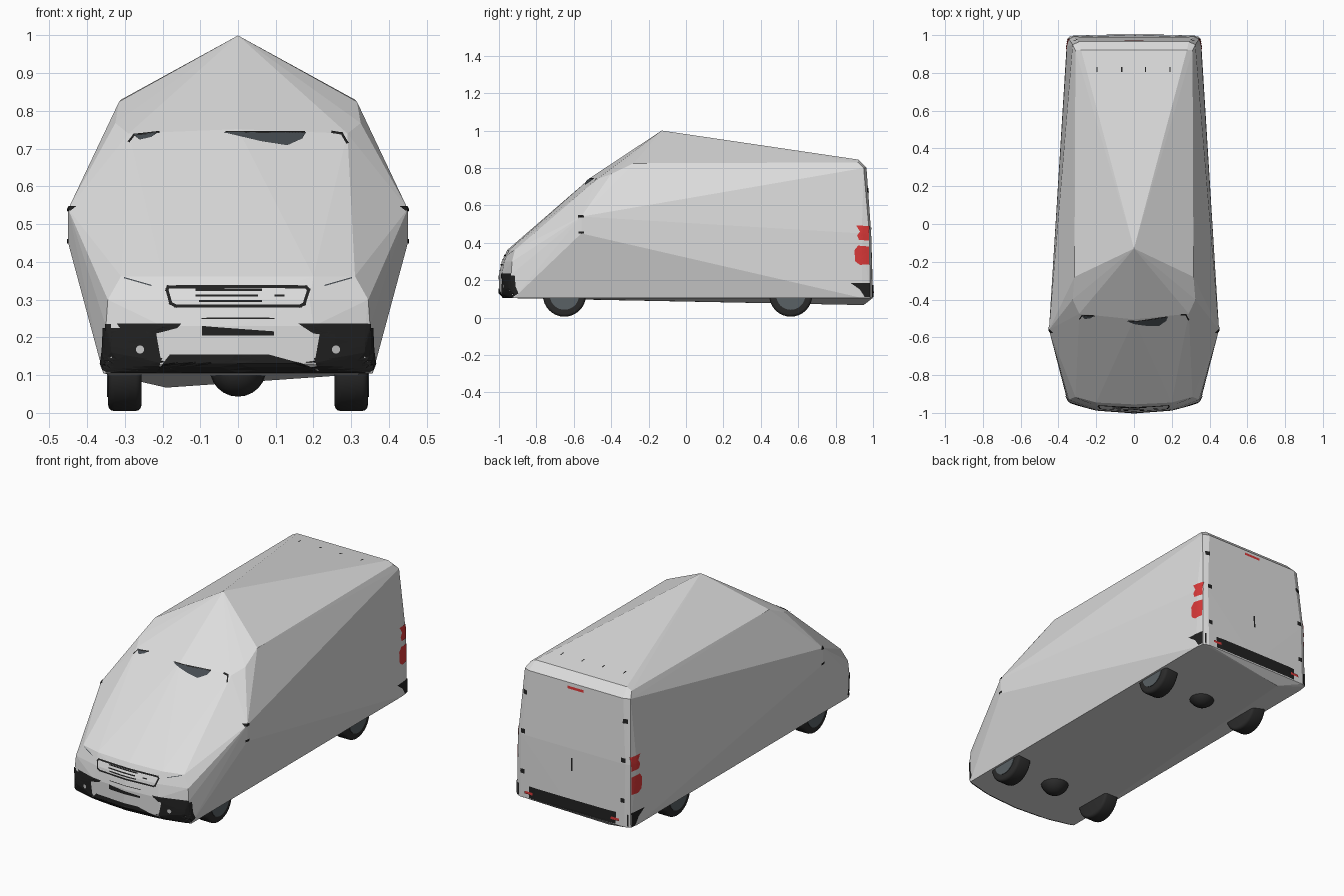
import bpy, bmesh, math
from mathutils import Vector
from mathutils.bvhtree import BVHTree

cube = bpy.data.objects.get("Cube")
if cube:
    bpy.data.objects.remove(cube, do_unlink=True)


def material(name, rgb):
    m = bpy.data.materials.new(name)
    m.use_nodes = True
    m.diffuse_color = (*rgb, 1)
    m.node_tree.nodes["Principled BSDF"].inputs["Base Color"].default_value = (*rgb, 1)
    return m


WHITE = material("body white", (0.72, 0.72, 0.72))
BLACK = material("trim black", (0.015, 0.015, 0.015))
TYRE = material("tyre rubber", (0.025, 0.025, 0.025))
RIM = material("rim grey", (0.1, 0.12, 0.13))
GLASS = material("dark glass", (0.06, 0.07, 0.08))
RED = material("lamp red", (0.7, 0.04, 0.04))
LAMP = material("lamp grey", (0.55, 0.55, 0.55))


def finish(bm, name, mat):
    me = bpy.data.meshes.new(name)
    bm.to_mesh(me)
    bm.free()
    me.materials.append(mat)
    ob = bpy.data.objects.new(name, me)
    bpy.context.scene.collection.objects.link(ob)
    return ob


# Faceted body shell stretched over the key corners; side corners are mirrored
side_corners = [
    (.45, -.56, .54), (.45, -.56, .45),                         # mirrors
    (.315, -.28, .825), (.325, -.40, .768), (.29, -.475, .74),  # roof front
    (.28, .92, .845), (.31, .92, .83), (.325, .95, .80), (.29, .965, .80),
    (.355, .94, .45), (.345, .98, .45), (.32, .99, .45),        # rear pillars
    (.357, .94, .105), (.35, .985, .105), (.32, .998, .105),
    (.357, -.92, .105), (.35, -.935, .23), (.345, -.93, .30),   # front corners
    (.31, -.915, .362), (.20, -.945, .362), (.33, -.95, .16),
    (.20, -.985, .13), (.20, -.985, .23), (.19, -.972, .30), (.20, -.96, .105),
]
middle_corners = [(0, -.13, 1), (0, -.505, .752), (0, -.955, .362), (0, -.985, .30),
                  (0, -1, .23), (0, -1, .13), (0, -.975, .105), (0, 1, .12),
                  (-.19, .95, .067)]
bm = bmesh.new()
for x, y, z in side_corners:
    bm.verts.new((x, y, z))
    bm.verts.new((-x, y, z))
for p in middle_corners:
    bm.verts.new(p)
hull = bmesh.ops.convex_hull(bm, input=bm.verts[:])
loose = {g for g in hull["geom_interior"] + hull["geom_unused"]
         if isinstance(g, bmesh.types.BMVert)}
bmesh.ops.delete(bm, geom=list(loose), context="VERTS")
bmesh.ops.recalc_face_normals(bm, faces=bm.faces)
shell = BVHTree.FromBMesh(bm)
finish(bm, "body_shell", WHITE)

# For each side: a plane point from (u, v), and the ray direction to the shell
PLACE = {
    "front": (lambda u, v: Vector((u, -2, v)), Vector((0, 1, 0))),
    "rear": (lambda u, v: Vector((u, 2, v)), Vector((0, -1, 0))),
    "left": (lambda u, v: Vector((2, u, v)), Vector((-1, 0, 0))),
    "right": (lambda u, v: Vector((-2, u, v)), Vector((1, 0, 0))),
    "top": (lambda u, v: Vector((u, v, 2)), Vector((0, 0, -1))),
}


def plate(name, side, outline, mat, lift=.003, cuts=5):
    """Thin painted plate laid onto the shell."""
    start, ray = PLACE[side]
    bm = bmesh.new()
    f = bm.faces.new([bm.verts.new(start(u, v)) for u, v in outline])
    f.normal_update()
    if f.normal.dot(ray) > 0:
        f.normal_flip()
    bmesh.ops.triangulate(bm, faces=[f])
    bmesh.ops.subdivide_edges(bm, edges=bm.edges[:], cuts=cuts, use_grid_fill=True)
    for v in bm.verts:
        hit, normal = shell.ray_cast(v.co, ray)[:2]
        if hit is None:
            hit, normal = shell.find_nearest(v.co + ray * 1.02)[:2]
        v.co = hit + normal * lift
    return finish(bm, name, mat)


def box(u0, u1, v0, v1):
    return [(u0, v0), (u1, v0), (u1, v1), (u0, v1)]


def line(name, side, pts, width, mat):
    """Painted line made of short plates."""
    for a, b in zip(pts, pts[1:]):
        a, b = Vector(a), Vector(b)
        d = (b - a).normalized() * width / 2
        n = Vector((-d.y, d.x))
        plate(name, side, [a - d - n, b + d - n, b + d + n, a - d + n], mat, cuts=3)


def disc(u, v, r):
    return [(u + r * math.cos(a * math.pi / 6), v + r * math.sin(a * math.pi / 6))
            for a in range(12)]


# Grille surround and bars
line("grille_surround", "front",
     [(-.185, .333), (.18, .333), (.187, .325), (.175, .288), (.165, .283),
      (-.165, .283), (-.178, .29), (-.188, .325), (-.185, .333)], .008, BLACK)
for z, x0, x1 in [(.325, -.11, .06), (.31, -.11, .05), (.296, -.10, .06), (.31, .10, .12)]:
    line("grille_bar", "front", [(x0, z), (x1, z)], .006, BLACK)

# Number plate recess
line("plate_edge_top", "front", [(-.095, .25), (.095, .25)], .003, BLACK)
plate("plate_recess", "front", [(-.095, .205), (.095, .205), (.095, .216), (-.095, .23)], BLACK)

# Bumper intakes and lower lip
plate("intake_right", "front",
      [(-.32, .236), (-.15, .236), (-.16, .225), (-.21, .212), (-.30, .208)], BLACK)
plate("intake_left", "front",
      [(.16, .236), (.345, .236), (.348, .165), (.31, .202), (.20, .21)], BLACK)
plate("lower_lip", "front",
      [(-.22, .108), (.22, .108), (.19, .125), (.08, .155), (-.18, .155), (-.2, .13)], BLACK)
for s in (-1, 1):
    plate("lower_lip_side", "front",
          [(s * .215, .108), (s * .35, .108), (s * .35, .138), (s * .2, .145)], BLACK)
    plate("corner_trim", "front", box(s * .336, s * .35, .165, .235), BLACK)
    plate("fog_lamp_ring", "front", disc(s * .258, .168, .014), BLACK, .003, 2)
    plate("fog_lamp", "front", disc(s * .258, .168, .011), LAMP, .006, 2)
    line("headlamp_edge", "front", [(s * .23, .337), (s * .30, .357)], .003, GLASS)

# Visible parts of the windscreen
plate("windscreen", "front",
      [(-.04, .742), (.18, .742), (.17, .725), (.13, .707), (.06, .718)], GLASS)
line("windscreen_top_edge", "front", [(-.03, .742), (.175, .742)], .005, BLACK)
plate("windscreen_right", "front",
      [(-.28, .737), (-.21, .742), (-.23, .729), (-.26, .722)], GLASS)
line("windscreen_seal_right", "front", [(-.288, .718), (-.275, .735), (-.21, .742)], .005, BLACK)
line("windscreen_seal_left", "front", [(.25, .742), (.275, .738), (.288, .715)], .006, BLACK)

# Side details on both flanks
for side in ("left", "right"):
    plate("bumper_corner", side,
          [(-.985, .12), (-.925, .11), (-.895, .13), (-.91, .165), (-.915, .225), (-.98, .225)],
          BLACK)
    plate("rear_bumper_corner", side,
          [(.88, .185), (.983, .185), (.983, .11), (.955, .11), (.93, .15)], BLACK)
    plate("tail_lamp_lower", side,
          [(.905, .30), (.93, .282), (.978, .285), (.978, .38), (.92, .385), (.90, .36)], RED)
    plate("tail_lamp_upper", side,
          [(.925, .415), (.978, .412), (.978, .49), (.91, .492), (.93, .46), (.915, .44)], RED)
    for z in (.455, .54):
        plate("mirror_mark", side, box(-.575, -.545, z - .006, z + .006), BLACK)

# Rear doors
plate("rear_bumper", "rear", box(-.34, .34, .11, .175), BLACK)
plate("rear_handle", "rear", box(.0, .01, .33, .40), BLACK)
plate("high_brake_lamp", "rear", box(-.05, .05, .768, .782), RED)
for s in (-1, 1):
    plate("rear_reflector", "rear", box(s * .24, s * .29, .132, .146), RED, .006)
    for z in (.25, .47, .68):
        plate("door_hinge", "rear", box(s * .295, s * .32, z - .012, z + .012), BLACK)

# Roof marks
for x in (-.195, -.065, .06, .19):
    plate("roof_mark", "top", box(x - .003, x + .003, .805, .83), BLACK)


# Wheels: tyre with bevelled shoulders and an inset rim
def cylinder(name, loc, r, width, mat, bevel=0.0):
    bm = bmesh.new()
    bmesh.ops.create_cone(bm, cap_ends=True, segments=32, radius1=r, radius2=r, depth=width)
    if bevel:
        caps = [e for e in bm.edges if abs(e.verts[0].co.z - e.verts[1].co.z) < 1e-5]
        bmesh.ops.bevel(bm, geom=caps, offset=bevel, segments=3, affect="EDGES", profile=.5)
    ob = finish(bm, name, mat)
    ob.rotation_euler = (0, math.pi / 2, 0)
    ob.location = loc
    bpy.context.view_layer.objects.active = ob
    for o in bpy.context.selected_objects:
        o.select_set(False)
    ob.select_set(True)
    bpy.ops.object.shade_smooth_by_angle(angle=math.radians(40))


for tag, y in (("front", -.65), ("rear", .56)):
    for s in (-1, 1):
        cylinder(tag + "_tyre", (s * .30, y, .12), .115, .088, TYRE, .015)
        cylinder(tag + "_rim", (s * .302, y, .12), .078, .09, RIM)
    # Axle housing bulging below the floor
    bm = bmesh.new()
    bmesh.ops.create_uvsphere(bm, u_segments=20, v_segments=12, radius=.075)
    axle = finish(bm, tag + "_axle_housing", TYRE)
    axle.location = (0, y, .118)
    for p in axle.data.polygons:
        p.use_smooth = True
